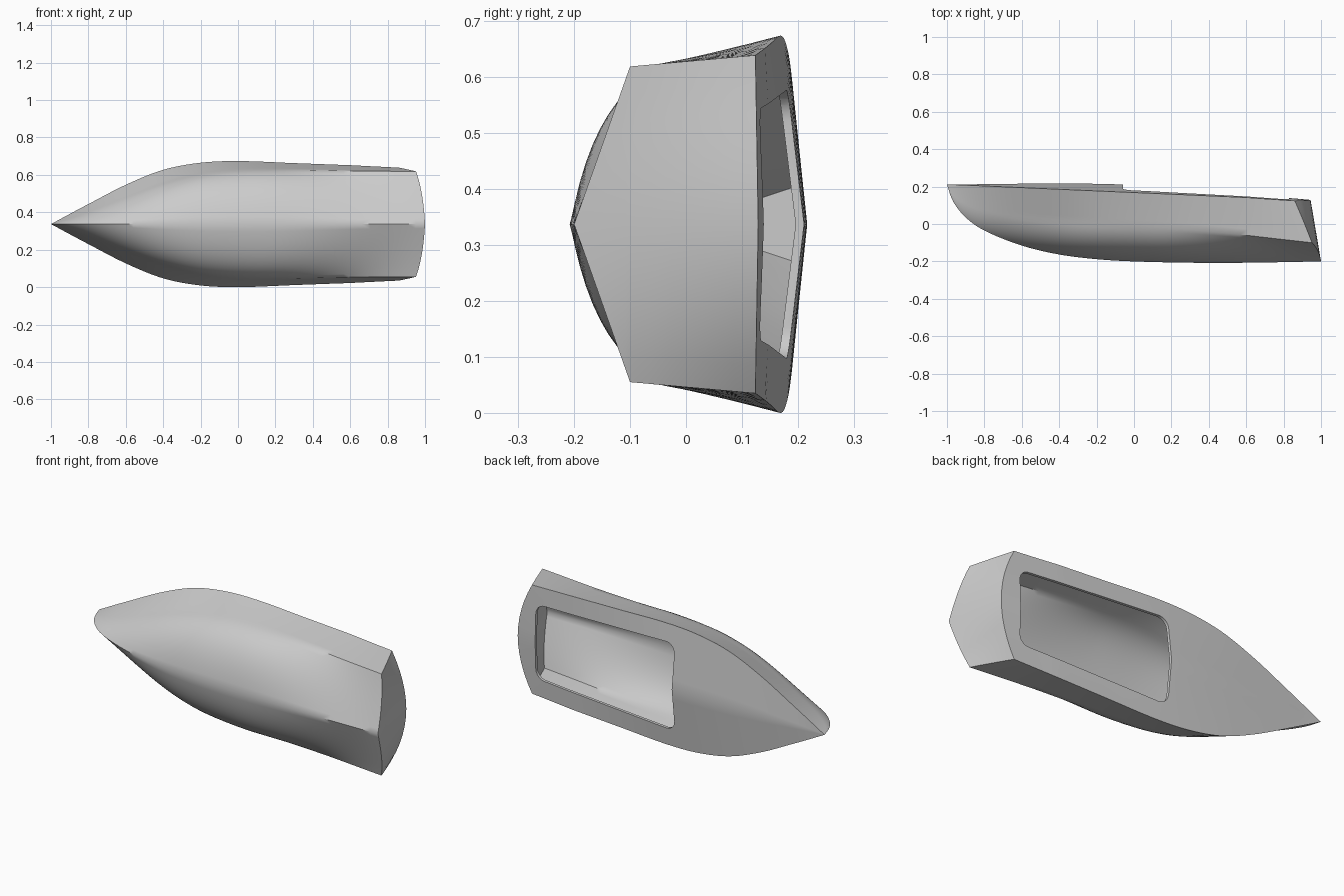
import bpy
import bmesh
from math import cos, sin, pi, radians
from mathutils import Vector

if "Cube" in bpy.data.objects:
    bpy.data.objects.remove(bpy.data.objects["Cube"])

MID = 0.337          # height of the centreline (the hull lies on its side)
SKIN = 0.015         # shell thickness
BOTTOM, SIDE, COLS = 12, 6, 12
ROWS = BOTTOM + SIDE

# Hull lines from bow to stern
STATIONS = [-1, -.97, -.9, -.8, -.6, -.4, -.2, 0, .3, .6, 1]
SHEER = [0, .016, .054, .107, .21, .29, .328, .337, .326, .315, .302]
CHINE = [0, .008, .03, .065, .145, .22, .27, .29, .29, .284, .282]
CHINE_Y = [.21, .16, .11, .075, .04, .02, .006, -.006, -.03, -.06, -.1]
KEEL = [.21, .125, .035, -.035, -.115, -.163, -.188, -.2, -.207, -.207, -.2]
CROWN = [0, .001, .004, .01, .021, .031, .038, .04, .029, .018, .005]


def smooth(values, u):
    """Cubic interpolation of a hull line at station u."""
    s, last = STATIONS, len(STATIONS) - 1
    i = max(k for k in range(last) if s[k] <= u or k == 0)

    def slope(k):
        a, b = max(k - 1, 0), min(k + 1, last)
        return (values[b] - values[a]) / (s[b] - s[a])

    h = s[i + 1] - s[i]
    t = (u - s[i]) / h
    return ((2 * t**3 - 3 * t**2 + 1) * values[i] + (t**3 - 2 * t**2 + t) * h * slope(i)
            + (3 * t**2 - 2 * t**3) * values[i + 1] + (t**3 - t**2) * h * slope(i + 1))


def ease(a, b, u):
    t = min(max((u - a) / (b - a), 0), 1)
    return t * t * (3 - 2 * t)


def hull_point(u, row, v, skin):
    """Point at station u, section row (keel to sheer) and side v (-1 to 1)."""
    trim = skin if u > -1 else 0
    keel = Vector((0, smooth(KEEL, u) + trim))
    chine = Vector((smooth(CHINE, u) - trim, smooth(CHINE_Y, u)))
    sheer = Vector((smooth(SHEER, u) - trim, .212 - .044 * (u + 1) - trim))
    if row <= BOTTOM:
        # Round bilge amidships, straight vee at the stern
        t = row / BOTTOM
        bulge = (.35 + .65 * ease(-1, -.2, u)) * (1 - ease(.1, .9, u))
        full = Vector((chine.x * .85, keel.y + .2 * (chine.y - keel.y)))
        ctrl = ((keel + chine) / 2).lerp(full, bulge)
        p = keel * (1 - t)**2 + ctrl * 2 * t * (1 - t) + chine * t * t
    else:
        p = chine.lerp(sheer, (row - BOTTOM) / SIDE)
    y, z = p.y, p.x * v
    if row == ROWS:
        y += smooth(CROWN, u) * (1 - abs(v))
    x = u
    if u > .6:
        # Raked, rounded transom
        sweep = .033 + .045 * (y + .1) / .22
        stern = 1 - .17 * (y + .2) - sweep * (z / .29)**2 - skin
        x = .6 + (u - .6) / .4 * (stern - .6)
    return Vector((x, y, MID + z))


def make_object(name, bm):
    bmesh.ops.remove_doubles(bm, verts=bm.verts, dist=0.00005)
    bmesh.ops.recalc_face_normals(bm, faces=bm.faces)
    mesh = bpy.data.meshes.new(name)
    bm.to_mesh(mesh)
    bm.free()
    obj = bpy.data.objects.new(name, mesh)
    bpy.context.scene.collection.objects.link(obj)
    return obj


def grid(bm, point, na, nb):
    verts = [[bm.verts.new(point(a, b)) for b in range(nb + 1)] for a in range(na + 1)]
    for a in range(na):
        for b in range(nb):
            bm.faces.new((verts[a][b], verts[a + 1][b],
                          verts[a + 1][b + 1], verts[a][b + 1]))


def hull_solid(name, start, skin, n=56):
    bm = bmesh.new()

    def station(a):
        return start + (1 - start) * (a / n)**1.4

    def side(b):
        return 2 * b / COLS - 1

    for s in (-1, 1):
        grid(bm, lambda a, r: hull_point(station(a), r, s, skin), n, ROWS)
    grid(bm, lambda a, b: hull_point(station(a), ROWS, side(b), skin), n, COLS)
    ends = [1] if start == -1 else [start, 1]
    for u in ends:
        grid(bm, lambda r, b: hull_point(u, r, side(b), skin), ROWS, COLS)
    return make_object(name, bm)


def opening_prism(name, radius=.055, steps=6):
    """Rounded, tapering cockpit outline extruded through the deck."""
    bm = bmesh.new()
    outline = []
    corners = [(.83, .208, 0), (-.06, .24, 1), (-.06, -.24, 2), (.83, -.208, 3)]
    for x, z, quarter in corners:
        cx = x - radius if x > 0 else x + radius
        cz = z - radius if z > 0 else z + radius
        for k in range(steps + 1):
            a = (quarter + k / steps) * pi / 2
            outline.append((cx + radius * cos(a), MID + cz + radius * sin(a)))
    face = bm.faces.new([bm.verts.new((x, .08, z)) for x, z in outline])
    out = bmesh.ops.extrude_face_region(bm, geom=[face])
    top = [g for g in out["geom"] if isinstance(g, bmesh.types.BMVert)]
    bmesh.ops.translate(bm, verts=top, vec=(0, .3, 0))
    return make_object(name, bm)


def cut(target, cutter):
    mod = target.modifiers.new("cut", "BOOLEAN")
    mod.operation = "DIFFERENCE"
    mod.solver = "EXACT"
    mod.object = cutter
    bpy.context.view_layer.objects.active = target
    bpy.ops.object.modifier_apply(modifier=mod.name)
    bpy.data.objects.remove(cutter)


# Hull with deck, cockpit opening and hollow inside
hull = hull_solid("boat_hull", -1, 0)
cut(hull, opening_prism("cockpit_cutter"))
cut(hull, hull_solid("hollow_cutter", -.85, SKIN))

# Colour
grey = bpy.data.materials.new("light_grey")
grey.use_nodes = True
colour = (.6, .6, .6, 1)
grey.diffuse_color = colour
grey.node_tree.nodes["Principled BSDF"].inputs["Base Color"].default_value = colour
hull.data.materials.clear()
hull.data.materials.append(grey)

# Smooth shading with a crisp sheer, chine and transom
bpy.ops.object.select_all(action="DESELECT")
hull.select_set(True)
bpy.context.view_layer.objects.active = hull
bpy.ops.object.shade_smooth_by_angle(angle=radians(42))
